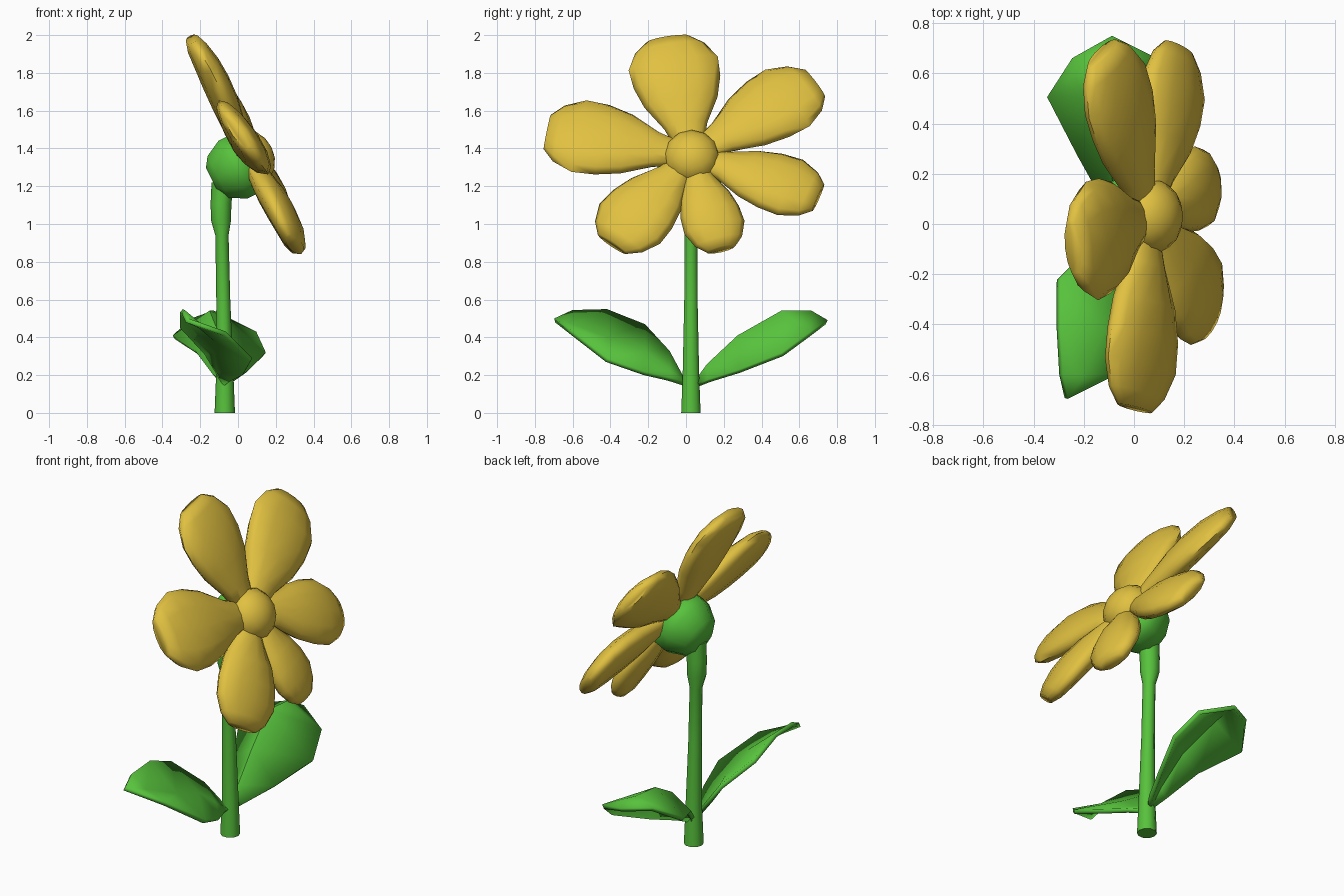
import bpy, bmesh, math
from mathutils import Vector, Matrix

if "Cube" in bpy.data.objects:
    bpy.data.objects.remove(bpy.data.objects["Cube"])


def material(name, rgb):
    m = bpy.data.materials.new(name)
    m.diffuse_color = (*rgb, 1)
    m.use_nodes = True
    m.node_tree.nodes["Principled BSDF"].inputs["Base Color"].default_value = m.diffuse_color
    return m


YELLOW = material("petal_yellow", (0.75, 0.53, 0.052))
GREEN = material("leaf_green", (0.095, 0.54, 0.045))

# Flower head frame: local x = sideways, local y = up the face, local z = facing
U, V, N = Vector((0, 1, 0)), Vector((-0.447, 0, 0.894)), Vector((0.894, 0, 0.447))
HEAD = Matrix((U, V, N)).transposed().to_4x4()
HEAD.translation = (0.05, 0.03, 1.36)


def finish(name, bm, mat, matrix=Matrix(), angle=60):
    bmesh.ops.recalc_face_normals(bm, faces=bm.faces)
    me = bpy.data.meshes.new(name)
    bm.to_mesh(me)
    bm.free()
    me.transform(matrix)
    me.materials.append(mat)
    ob = bpy.data.objects.new(name, me)
    bpy.context.collection.objects.link(ob)
    bpy.ops.object.select_all(action='DESELECT')
    ob.select_set(True)
    bpy.context.view_layer.objects.active = ob
    bpy.ops.object.shade_smooth_by_angle(angle=math.radians(angle))
    return ob


def loft(name, rings, mat, matrix=Matrix(), angle=60):
    """Closed tube through a list of equal-sized rings, capped at both ends."""
    bm = bmesh.new()
    rows = [[bm.verts.new(p) for p in r] for r in rings]
    n = len(rows[0])
    for a, b in zip(rows, rows[1:]):
        for i in range(n):
            j = (i + 1) % n
            bm.faces.new((a[i], a[j], b[j], b[i]))
    bm.faces.new(rows[0])
    bm.faces.new(rows[-1])
    return finish(name, bm, mat, matrix, angle)


def circle(center, r, n=10):
    return [Vector(center) + Vector((r * math.cos(2 * math.pi * i / n),
                                     r * math.sin(2 * math.pi * i / n), 0)) for i in range(n)]


# Stem with a swelling below the head
STEM = [(-0.070, 0.0, 0.054), (-0.070, 0.2, 0.046), (-0.078, 0.6, 0.037),
        (-0.085, 0.94, 0.035), (-0.09, 1.02, 0.053), (-0.09, 1.11, 0.055), (-0.08, 1.22, 0.06)]
loft("stem", [circle((x, 0.026, z), r) for x, z, r in STEM], GREEN)

# Green cup behind the petals
CUP = [(-0.225, 0.075), (-0.19, 0.13), (-0.10, 0.18), (-0.03, 0.18), (0.01, 0.12)]
loft("calyx", [circle((0, -0.03, d), r) for d, r in CUP], GREEN, HEAD)

# Flattened flower centre
bm = bmesh.new()
bmesh.ops.create_uvsphere(bm, u_segments=12, v_segments=8, radius=0.15)
finish("flower_centre", bm, YELLOW,
       HEAD @ Matrix.Translation((0, -0.015, 0.015)) @ Matrix.Diagonal((1, 1, 0.8, 1)))

# Petals: tip position in the head frame, and full width
PETALS = [((-0.125, 0.685), 0.48), ((0.65, 0.425), 0.43), ((0.67, -0.255), 0.38),
          ((0.155, -0.56), 0.33), ((-0.42, -0.53), 0.41), ((-0.765, 0.135), 0.46)]
# distance along, half-width share, half thickness, centre offset forward
OUTLINE = [(0.08, 0.32, 0.045, 0.0), (0.25, 0.48, 0.06, 0.01), (0.45, 0.82, 0.074, 0.02),
           (0.62, 0.97, 0.075, 0.025), (0.78, 1.0, 0.068, 0.025), (0.92, 0.78, 0.055, 0.018),
           (1.0, 0.48, 0.036, 0.015)]
TWIST = 0.03   # lower edges lean forward, upper edges lean back
for k, ((tu, tv), width) in enumerate(PETALS):
    tip = Vector((tu, tv, 0))
    side = Vector((-tv, tu, 0)).normalized()
    rings = []
    for t, w, th, off in OUTLINE:
        ring = []
        for i in range(12):
            a = 2 * math.pi * i / 12
            c = math.cos(a) * w
            ring.append(tip * t + side * (c * width / 2)
                        + Vector((0, 0, off + th * math.sin(a) - TWIST * side.y * c)))
        rings.append(ring)
    loft("petal_%d" % (k + 1), rings, YELLOW, HEAD, 75)


def leaf(name, base, rows, tip):
    """Leaf blade: each row is y with left edge, midrib and right edge as (x, z)."""
    bm = bmesh.new()
    b, t = bm.verts.new(base), bm.verts.new(tip)
    grid = [[bm.verts.new((x, y, z)) for x, z in pts] for y, *pts in rows]
    for i in (0, 1):
        bm.faces.new((b, grid[0][i], grid[0][i + 1]))
        bm.faces.new((t, grid[-1][i + 1], grid[-1][i]))
        for p, q in zip(grid, grid[1:]):
            bm.faces.new((p[i], q[i], q[i + 1], p[i + 1]))
    ob = finish(name, bm, GREEN)
    s = ob.modifiers.new("thickness", 'SOLIDIFY')
    s.thickness = 0.025
    s.offset = 0


# Two leaves near the ground
leaf("leaf_back", (-0.07, 0.04, 0.14),
     [(0.12, (-0.13, 0.20), (-0.08, 0.25), (-0.02, 0.17)),
      (0.28, (-0.22, 0.32), (-0.10, 0.40), (0.05, 0.22)),
      (0.51, (-0.34, 0.40), (-0.15, 0.53), (0.14, 0.31)),
      (0.66, (-0.24, 0.49), (-0.13, 0.53), (0.09, 0.42))],
     (-0.09, 0.745, 0.48))
leaf("leaf_front", (-0.07, 0.0, 0.15),
     [(-0.09, (-0.17, 0.32), (-0.10, 0.22), (-0.03, 0.18)),
      (-0.22, (-0.30, 0.46), (-0.12, 0.32), (0.03, 0.21)),
      (-0.42, (-0.30, 0.54), (-0.12, 0.39), (0.07, 0.28)),
      (-0.60, (-0.29, 0.535), (-0.20, 0.46), (-0.07, 0.42))],
     (-0.27, -0.695, 0.49))
